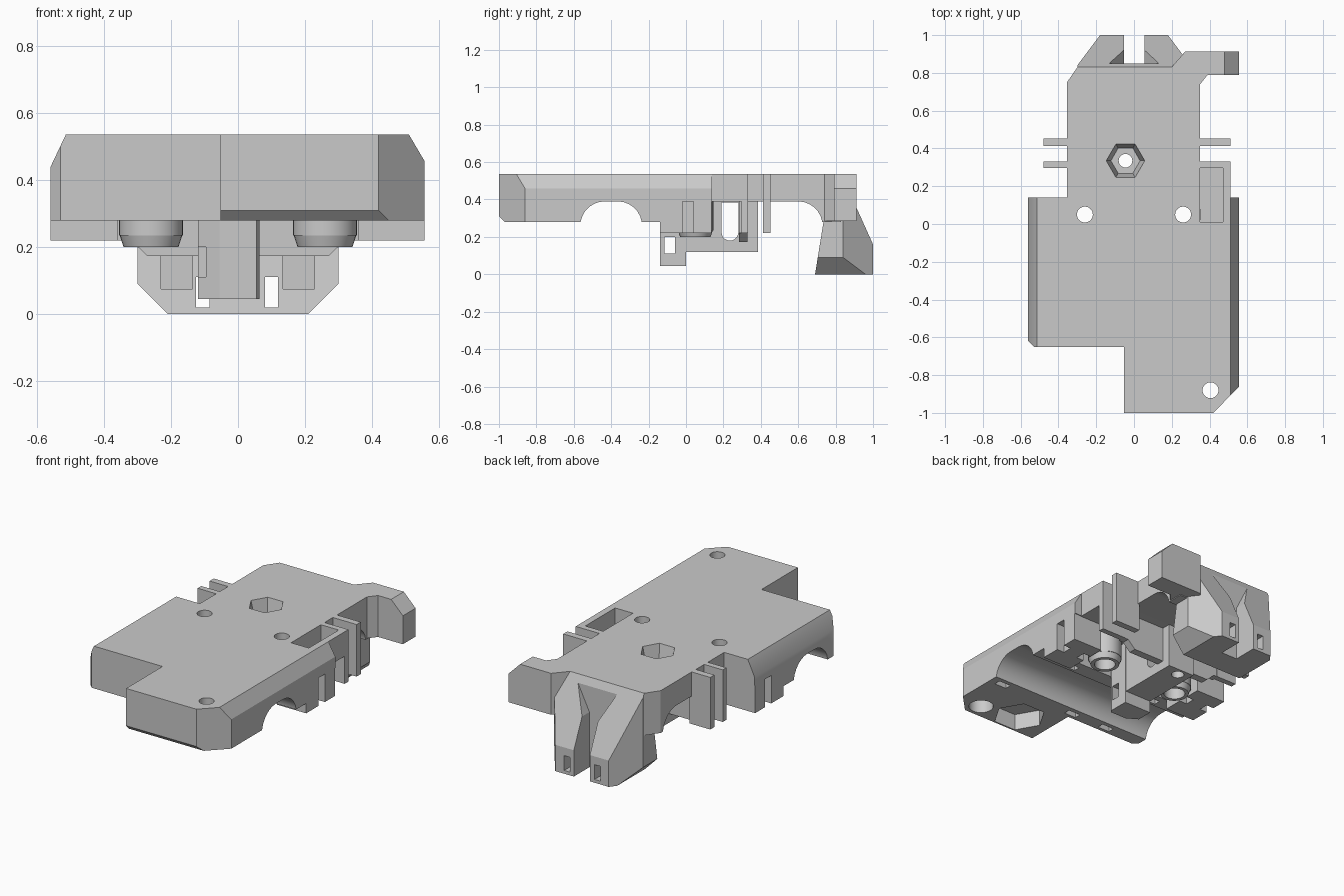
import bpy, bmesh, math

if "Cube" in bpy.data.objects:
    bpy.data.objects.remove(bpy.data.objects["Cube"])

grey = bpy.data.materials.new("grey_plastic")
grey.diffuse_color = (0.59, 0.59, 0.59, 1)
grey.use_nodes = True
grey.node_tree.nodes["Principled BSDF"].inputs["Base Color"].default_value = grey.diffuse_color


def prism(name, pts, axis, a, b):
    """Extrude a 2D outline along an axis: x takes (y,z), y takes (x,z), z takes (x,y)."""
    place = {"x": lambda p, t: (t, p[0], p[1]),
             "y": lambda p, t: (p[0], t, p[1]),
             "z": lambda p, t: (p[0], p[1], t)}[axis]
    bm = bmesh.new()
    lo = [bm.verts.new(place(p, a)) for p in pts]
    hi = [bm.verts.new(place(p, b)) for p in pts]
    n = len(pts)
    bm.faces.new(lo)
    bm.faces.new(hi)
    for i in range(n):
        bm.faces.new((lo[i], lo[(i + 1) % n], hi[(i + 1) % n], hi[i]))
    bmesh.ops.recalc_face_normals(bm, faces=bm.faces)
    me = bpy.data.meshes.new(name)
    bm.to_mesh(me)
    bm.free()
    me.materials.append(grey)
    ob = bpy.data.objects.new(name, me)
    bpy.context.collection.objects.link(ob)
    return ob


def box(name, x0, x1, y0, y1, z0, z1):
    return prism(name, [(x0, y0), (x1, y0), (x1, y1), (x0, y1)], "z", z0, z1)


def rod(x, y, r, z0, z1, n=32, taper=1.0, name="cutter"):
    """Upright n-sided rod; its lower end is scaled by taper."""
    ob = prism(name, [(x + r * math.cos(2 * math.pi * i / n), y + r * math.sin(2 * math.pi * i / n))
                      for i in range(n)], "z", z0, z1)
    for v in ob.data.vertices:
        if v.co.z < (z0 + z1) / 2:
            v.co.x = x + (v.co.x - x) * taper
            v.co.y = y + (v.co.y - y) * taper
    return ob


def combine(ob, others, op="DIFFERENCE"):
    """Apply booleans one by one and remove the helpers."""
    for c in others:
        m = ob.modifiers.new("cut", "BOOLEAN")
        m.operation, m.solver, m.object = op, "EXACT", c
        bpy.context.view_layer.objects.active = ob
        bpy.ops.object.modifier_apply(modifier=m.name)
        bpy.data.objects.remove(c, do_unlink=True)
    return ob


def smooth(ob):
    bpy.ops.object.select_all(action="DESELECT")
    ob.select_set(True)
    bpy.context.view_layer.objects.active = ob
    bpy.ops.object.shade_smooth_by_angle(angle=math.radians(30))


def arc(y, z, r, a0, a1, n=6):
    return [(y + r * math.cos(math.radians(a0 + (a1 - a0) * i / n)),
             z + r * math.sin(math.radians(a0 + (a1 - a0) * i / n))) for i in range(n + 1)]


TOP = 0.537
NUT = (-0.045, 0.335)

# Carriage body: stepped outline with chamfered corners
body = prism("carriage_body", [
    (-.053, -1), (.42, -1), (.557, -.86), (.557, .14), (.35, .14), (.35, .83), (-.30, .83),
    (-.355, .75), (-.355, .14), (-.56, .14), (-.56, -.62), (-.53, -.65), (-.053, -.65)],
    "z", .28, TOP)
groove = [(-.565, .2)] + arc(-.435, .26, .13, 170, 90) + arc(-.365, .26, .13, 90, 10) + [(-.235, .2)]
cavity = [(-.14, .2), (-.14, .39)] + arc(.60, .26, .13, 90, 10) + [(.73, .2)]
cuts = [
    prism("cutter", groove, "x", -.7, .7),
    prism("cutter", cavity, "x", -.7, .7),
    box("cutter", -.355, .345, -.10, .14, .3, .44),
    prism("cutter", [(-1.05, .36), (-1.05, .2), (-.89, .2)], "x", -.7, .7),
    prism("cutter", [(.494, .565), (.6, .565), (.6, .385)], "y", -1.1, .2),
    prism("cutter", [(-.501, .565), (-.6, .565), (-.6, .356)], "y", -1.1, .2),
    box("cutter", .35, .47, .01, .3, .405, .6),
    rod(.405, -.88, .042, .2, .6),
    rod(.405, -.88, .07, .2, .36),
    rod(.16, -.83, .15, .2, .38, 6),
    rod(*NUT, .103, .43, TOP + .005, 6, .75),
    rod(*NUT, .036, .2, .6)]
cuts += [rod(x, .05, .042, .2, .6) for x in (-.26, .26)]
# Strap slots beside the rod groove
cuts += [box("cutter", x - .04, x + .04, y - .02, y + .02, .2, .42)
         for x, y in ((.47, -.61), (-.05, -.61), (-.30, -.61), (.3, -.2), (-.3, -.2))]
smooth(combine(body, cuts))

# Screw posts with tapered ends
for side, x in (("left", -.26), ("right", .26)):
    post = rod(x, .05, .095, .2, .24, 32, .86, side + "_screw_post")
    combine(post, [rod(x, .05, .096, .235, .45)], "UNION")
    combine(post, [rod(x, .05, .042, .1, .5), rod(x, .05, .06, .1, .3)])
    smooth(post)

# Side walls below the plate, split by a recess
for side, a, b in (("left", -.56, -.36), ("right", .36, .557)):
    box(side + "_wall_front", a, b, -.14, -.02, .22, .40)
    box(side + "_wall_rear", a, b, .04, .135, .22, .40)
    box(side + "_wall_web", a + .05, b - .05, -.03, .05, .22, .40)

# Belt block with a strap window
belt = prism("belt_block", [(-.12, -.10), (-.055, -.14), (.055, -.14), (.065, -.12),
                            (.065, 0), (-.12, 0)], "z", .045, .45)
combine(belt, [box("cutter", -.3, .3, -.115, -.06, .11, .20)])

# Belt spine with a rounded opening
spine = prism("belt_spine", [(0, .12), (.385, .12), (.385, .40), (.14, .40), (.14, .45), (0, .45)],
              "x", -.12, .06)
opening = [(.28, .385), (.19, .385)] + arc(.235, .225, .045, 180, 360, 10)
combine(spine, [prism("cutter", opening, "x", -.5, .5), rod(*NUT, .036, 0, .6)])

# Cross bar under the plate, chamfered up to the fins
bar = prism("cross_bar", [(-.27, .173), (.27, .173), (.32, .22), (.35, .22), (.35, .40),
                          (-.35, .40), (-.35, .22), (-.32, .22)], "y", .283, .33)
combine(bar, [rod(*NUT, .036, 0, .6)])

# Thin side fins
for side, a, b in (("left", -.48, -.34), ("right", .34, .51)):
    box(side + "_fin_front", a, b, .297, .332, .22, TOP)
    box(side + "_fin_rear", a, b, .412, .452, .22, TOP)

# Side pocket: floor and outer wall
box("pocket_floor", .34, .51, .13, .30, .388, .405)
box("pocket_wall", .47, .51, .13, .31, .39, TOP)

# Rear arm with a chamfered end
arm = prism("rear_arm", [(.19, .82), (.27, .912), (.557, .912), (.557, .79), (.39, .79),
                         (.35, .74), (.30, .74)], "z", .285, TOP)
combine(arm, [prism("cutter", [(.45, .565), (.6, .565), (.6, .415)], "y", .7, 1)])

# Tail: three outlines intersected, then slotted
tail = prism("tail", [(-.30, .6), (.30, .6), (.30, .84), (.18, 1), (-.18, 1), (-.30, .84)],
             "z", -.1, .7)
combine(tail, [
    prism("cutter", [(-.21, 0), (.21, 0), (.31, .10), (.31, TOP), (-.31, TOP), (-.31, .10)],
          "y", .5, 1.2),
    prism("cutter", [(.69, 0), (1, 0), (1, .16), (.83, TOP), (.735, TOP), (.735, .28)],
          "x", -.5, .5)], "INTERSECT")
combine(tail, [box("cutter", -.053, .055, .85, 1.1, -.1, .7)]
        + [box("cutter", x - .02, x + .02, .5, 1.1, .02, .11) for x in (-.105, .10)]
        + [box("cutter", x - .047, x + .047, .5, .77, .075, .20) for x in (-.183, .181)])
# Flared mouth of the tail slot
combine(tail, [prism("cutter", [(-.053, .335), (.055, .335), (.16, .55), (-.16, .55)],
                     "y", .85, 1.1)])
